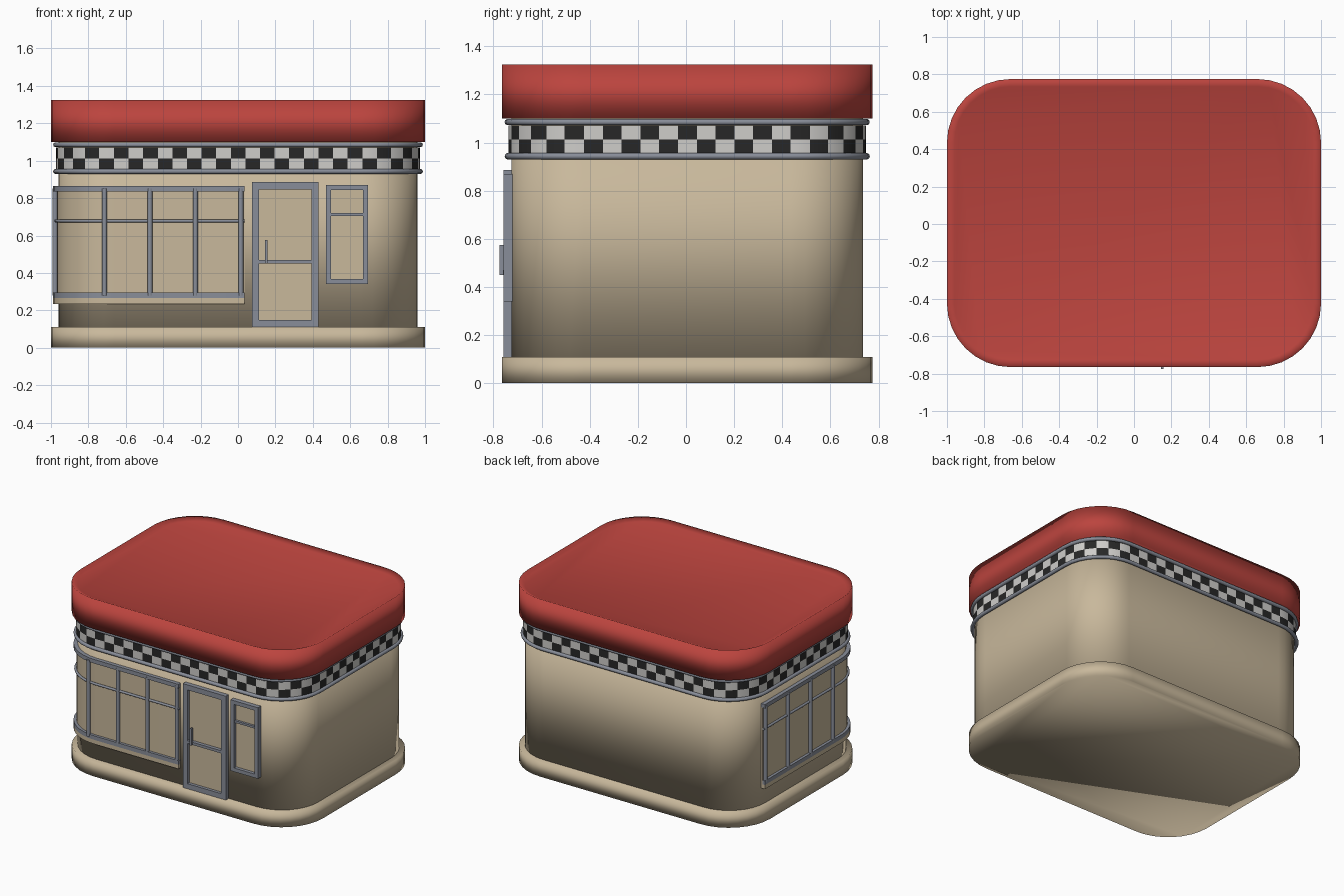
import bpy, bmesh, math
from mathutils import Vector

if "Cube" in bpy.data.objects:
    bpy.data.objects.remove(bpy.data.objects["Cube"])

HX, HY, R, CY = 0.96, 0.73, 0.30, 0.005   # wall footprint
FRONT = CY - HY


def material(name, rgb):
    m = bpy.data.materials.new(name)
    m.diffuse_color = (*rgb, 1)
    m.use_nodes = True
    m.node_tree.nodes["Principled BSDF"].inputs["Base Color"].default_value = m.diffuse_color
    return m


RED = material("roof red", (0.50, 0.058, 0.048))
BEIGE = material("wall beige", (0.58, 0.48, 0.33))
METAL = material("grey metal", (0.25, 0.27, 0.32))
WHITE = material("check white", (0.62, 0.61, 0.59))
BLACK = material("check black", (0.02, 0.02, 0.02))


def make(name, bm, mats, smooth):
    bmesh.ops.recalc_face_normals(bm, faces=bm.faces)
    me = bpy.data.meshes.new(name)
    bm.to_mesh(me)
    bm.free()
    ob = bpy.data.objects.new(name, me)
    bpy.context.collection.objects.link(ob)
    for m in mats:
        me.materials.append(m)
    if smooth == "all":
        me.shade_smooth()
    elif smooth == "angle":
        bpy.context.view_layer.objects.active = ob
        ob.select_set(True)
        bpy.ops.object.shade_smooth_by_angle(angle=math.radians(40))
        ob.select_set(False)
    return ob


def arc(sx, sy, a0, a1, n):
    """Corner of the footprint as (point, outward normal) pairs."""
    out = []
    for i in range(n + 1):
        a = math.radians(a0 + (a1 - a0) * i / n)
        d = Vector((math.cos(a), math.sin(a)))
        out.append((Vector((sx * (HX - R), CY + sy * (HY - R))) + d * R, d))
    return out


def footprint(n):
    return (arc(1, 1, 0, 90, n) + arc(-1, 1, 90, 180, n)
            + arc(-1, -1, 180, 270, n) + arc(1, -1, 270, 360, n))


def resample(path, count):
    pts = path + path[:1]
    lens = [(b[0] - a[0]).length for a, b in zip(pts, pts[1:])]
    step, out, i, acc = sum(lens) / count, [], 0, 0.0
    for k in range(count):
        while acc + lens[i] < k * step:
            acc += lens[i]
            i += 1
        t = (k * step - acc) / lens[i]
        out.append((pts[i][0].lerp(pts[i + 1][0], t), pts[i][1].lerp(pts[i + 1][1], t).normalized()))
    return out


def loft(name, path, profile, mats, ring=True, loop=True, smooth="angle", rule=None):
    """Sweep an (offset, z) profile along the footprint path."""
    bm = bmesh.new()
    rows = [[bm.verts.new((*(p + n * o), z)) for o, z in profile] for p, n in path]
    N, M = len(rows), len(profile)
    for i in range(N if ring else N - 1):
        for j in range(M if loop else M - 1):
            a, b, k = rows[i], rows[(i + 1) % N], (j + 1) % M
            f = bm.faces.new((a[j], b[j], b[k], a[k]))
            if rule:
                f.material_index = rule(i, j)
    if not ring:                       # end caps of an open sweep
        bm.faces.new(rows[0])
        bm.faces.new(rows[-1])
    elif not loop:                     # bottom and top caps
        bm.faces.new([r[0] for r in rows])
        bm.faces.new([r[-1] for r in rows])
    return make(name, bm, mats, smooth)


def rect(o0, o1, z0, z1):
    return [(o0, z0), (o1, z0), (o1, z1), (o0, z1)]


def round_profile(o, z, r, n=10):
    return [(o + r * math.cos(2 * math.pi * i / n), z + r * math.sin(2 * math.pi * i / n)) for i in range(n)]


def box(name, x0, x1, y0, y1, z0, z1, mat):
    bm = bmesh.new()
    bmesh.ops.create_cube(bm, size=1)
    for v in bm.verts:
        v.co = ((x0 + x1) / 2 + v.co.x * (x1 - x0), (y0 + y1) / 2 + v.co.y * (y1 - y0),
                (z0 + z1) / 2 + v.co.z * (z1 - z0))
    return make(name, bm, [mat], None)


def post(name, x, y, z0, z1, r, mat):
    bm = bmesh.new()
    bmesh.ops.create_cone(bm, cap_ends=True, segments=10, radius1=r, radius2=r, depth=z1 - z0)
    bmesh.ops.translate(bm, verts=bm.verts, vec=(x, y, (z0 + z1) / 2))
    return make(name, bm, [mat], "angle")


def frame(name, x0, x1, z0, z1, w, depth):
    """Rectangular frame on the front wall, one mesh with a hole."""
    bm = bmesh.new()
    loops = []
    for inset, y in ((0, FRONT + 0.03), (0, FRONT - depth), (w, FRONT - depth), (w, FRONT + 0.03)):
        a, b, c, d = x0 + inset, x1 - inset, z0 + inset, z1 - inset
        loops.append([bm.verts.new(v) for v in ((a, y, c), (b, y, c), (b, y, d), (a, y, d))])
    for k in range(4):
        p, q = loops[k], loops[(k + 1) % 4]
        for i in range(4):
            bm.faces.new((p[i], p[(i + 1) % 4], q[(i + 1) % 4], q[i]))
    return make(name, bm, [METAL], None)


# Main masses, softly shaded over their edges
outline = footprint(8)
loft("base_plinth", outline, [(0.04, 0), (0.04, 0.11)], [BEIGE], loop=False, smooth="all")
loft("walls", outline, [(0, 0.1), (0, 1.1)], [BEIGE], loop=False, smooth="all")
loft("roof", outline, [(0.04, 1.1), (0.04, 1.325), (0.0, 1.305)], [RED], loop=False, smooth="all")

# Checkered band between two metal rails
band = resample(footprint(24), 320)
loft("checker_band", band, [(0.012, 0.955), (0.012, 1.013), (0.012, 1.071), (-0.01, 1.071), (-0.01, 0.955)],
     [WHITE, BLACK], rule=lambda i, j: (i // 4 + j) % 2 if j < 2 else 0)
for nm, z in (("lower_rail", 0.943), ("upper_rail", 1.085)):
    loft(nm, outline, round_profile(0.015, z, 0.0135), [METAL])

# Wrap-around window on the front left corner
wrap = ([(Vector((0.035, FRONT)), Vector((0, -1)))] + arc(-1, -1, 270, 180, 10)
        + [(Vector((-HX, 0.48)), Vector((-1, 0)))])
loft("window_pane", wrap, rect(-0.01, 0.008, 0.26, 0.84), [BEIGE], ring=False)
loft("window_sill", wrap, rect(-0.01, 0.028, 0.235, 0.266), [BEIGE], ring=False)
loft("window_bottom_rail", wrap, rect(-0.01, 0.028, 0.266, 0.296), [METAL], ring=False)
loft("window_top_rail", wrap, rect(-0.01, 0.028, 0.836, 0.866), [METAL], ring=False)
loft("window_middle_rail", wrap, round_profile(0.014, 0.678, 0.009), [METAL], ring=False)
for i in range(4):
    post(f"front_mullion_{i}", 0.015 - 0.243 * i, FRONT - 0.018, 0.28, 0.85, 0.014, METAL)
    post(f"side_mullion_{i}", -HX - 0.018, 0.46 - 0.265 * i, 0.28, 0.85, 0.014, METAL)

# Door
frame("door_frame", 0.075, 0.43, 0.11, 0.885, 0.038, 0.033)
box("door_panel", 0.10, 0.41, FRONT - 0.01, FRONT + 0.01, 0.13, 0.86, BEIGE)
box("door_push_bar", 0.11, 0.392, FRONT - 0.036, FRONT - 0.005, 0.45, 0.47, METAL)
box("door_handle", 0.144, 0.157, FRONT - 0.05, FRONT - 0.03, 0.45, 0.575, METAL)

# Small window right of the door
frame("small_window_frame", 0.47, 0.695, 0.34, 0.87, 0.028, 0.033)
box("small_window_pane", 0.48, 0.685, FRONT - 0.008, FRONT + 0.02, 0.35, 0.86, BEIGE)
box("small_window_bar", 0.497, 0.668, FRONT - 0.025, FRONT, 0.703, 0.719, METAL)
